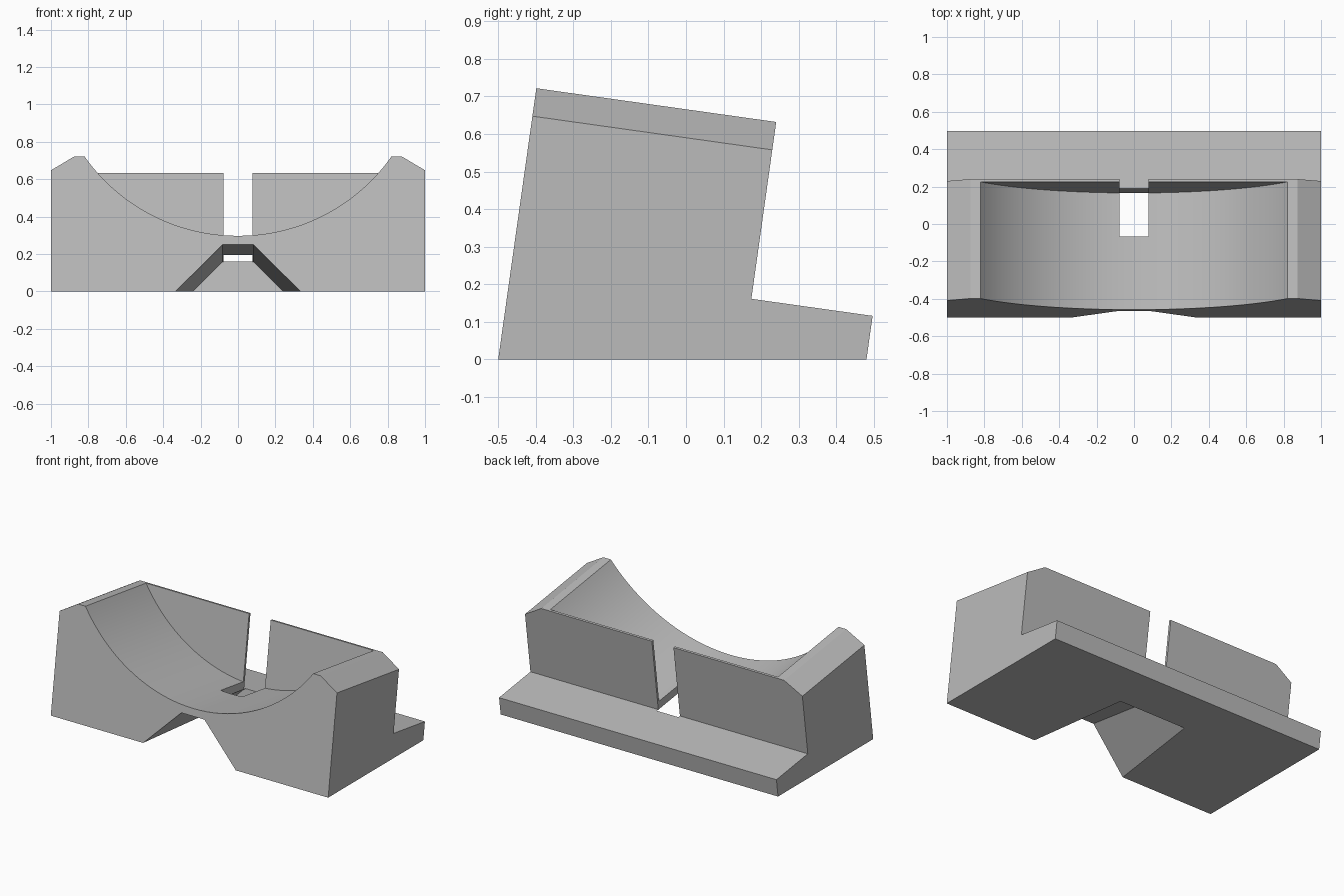
import bpy
import bmesh
import math
from mathutils import Matrix, Vector

cube = bpy.data.objects.get("Cube")
if cube:
    bpy.data.objects.remove(cube, do_unlink=True)

# The whole cradle leans back; its tilted frame starts at the front bottom edge
TILT = Matrix.Translation((0, -0.5, 0)) @ Matrix.Rotation(math.radians(-8), 4, "X")
TOP, SHOULDER, LEDGE = 0.729, 0.654, 0.2535      # heights in the tilted frame
BACK, LEDGE_END, POCKET_END = 0.645, 0.971, 0.6605  # depths in the tilted frame
WALL_FRONT = 0.630

grey = bpy.data.materials.new("grey plastic")
grey.use_nodes = True
colour = (0.5, 0.5, 0.5, 1)
grey.diffuse_color = colour
grey.node_tree.nodes["Principled BSDF"].inputs["Base Color"].default_value = colour


def prism(name, points, offset):
    """Extrude a flat polygon of 3D points along an offset."""
    bm = bmesh.new()
    face = bm.faces.new([bm.verts.new(p) for p in points])
    ext = bmesh.ops.extrude_face_region(bm, geom=[face])
    moved = [v for v in ext["geom"] if isinstance(v, bmesh.types.BMVert)]
    bmesh.ops.translate(bm, verts=moved, vec=offset)
    bmesh.ops.recalc_face_normals(bm, faces=bm.faces)
    mesh = bpy.data.meshes.new(name)
    bm.to_mesh(mesh)
    bm.free()
    mesh.materials.append(grey)
    obj = bpy.data.objects.new(name, mesh)
    bpy.context.collection.objects.link(obj)
    return obj


def tilted_cutter(name, outline, start, end):
    """Prism with an (x, height) outline, running back along the tilted frame."""
    points = [TILT @ Vector((x, start, h)) for x, h in outline]
    run = TILT.to_3x3() @ Vector((0, end - start, 0))
    obj = prism(name, points, run)
    obj.hide_render = True
    return obj


def on_ground(depth):
    """Point where a tilted upright plane at this depth meets the ground."""
    return Vector((-1, depth / math.cos(math.radians(8)) - 0.5, 0))


# L-shaped side profile: leaning block with a rear ledge, flat underneath
side = [on_ground(0)]
side += [TILT @ Vector((-1, d, h)) for d, h in
         [(0, TOP), (BACK, TOP), (BACK, LEDGE), (LEDGE_END, LEDGE)]]
side.append(on_ground(LEDGE_END))
stand = prism("cradle_stand", side, (2, 0, 0))

# Curved trough, stopping at the thin back wall
steps = 128
circle = [(math.cos(2 * math.pi * i / steps), 1.3 + math.sin(2 * math.pi * i / steps))
          for i in range(steps)]
cutters = [tilted_cutter("trough_cutter", circle, -0.2, WALL_FRONT)]

# Chamfers on both upper side edges
slope = (TOP - SHOULDER) / 0.125
for s in (-1, 1):
    outline = [(s * 0.775, TOP + 0.1 * slope), (s * 1.1, SHOULDER - 0.1 * slope),
               (s * 1.1, TOP + 0.1 * slope)]
    cutters.append(tilted_cutter("chamfer_cutter", outline, -0.2, 0.9))

# Flared cable channel underneath
channel = [(-0.533, -0.2), (-0.083, 0.2525), (0.083, 0.2525), (0.533, -0.2)]
cutters.append(tilted_cutter("channel_cutter", channel, -0.2, POCKET_END))

# Upright slot through the trough floor and back wall
slot = [(-0.078, 0.15), (-0.078, 1), (0.078, 1), (0.078, 0.15)]
cutters.append(tilted_cutter("slot_cutter", slot, 0.396, POCKET_END))

bpy.ops.object.select_all(action="DESELECT")
bpy.context.view_layer.objects.active = stand
stand.select_set(True)
for cutter in cutters:
    mod = stand.modifiers.new(cutter.name, "BOOLEAN")
    mod.operation = "DIFFERENCE"
    mod.solver = "EXACT"
    mod.object = cutter
    bpy.ops.object.modifier_apply(modifier=mod.name)
    bpy.data.objects.remove(cutter, do_unlink=True)

bpy.ops.object.shade_smooth_by_angle(angle=math.radians(20))
